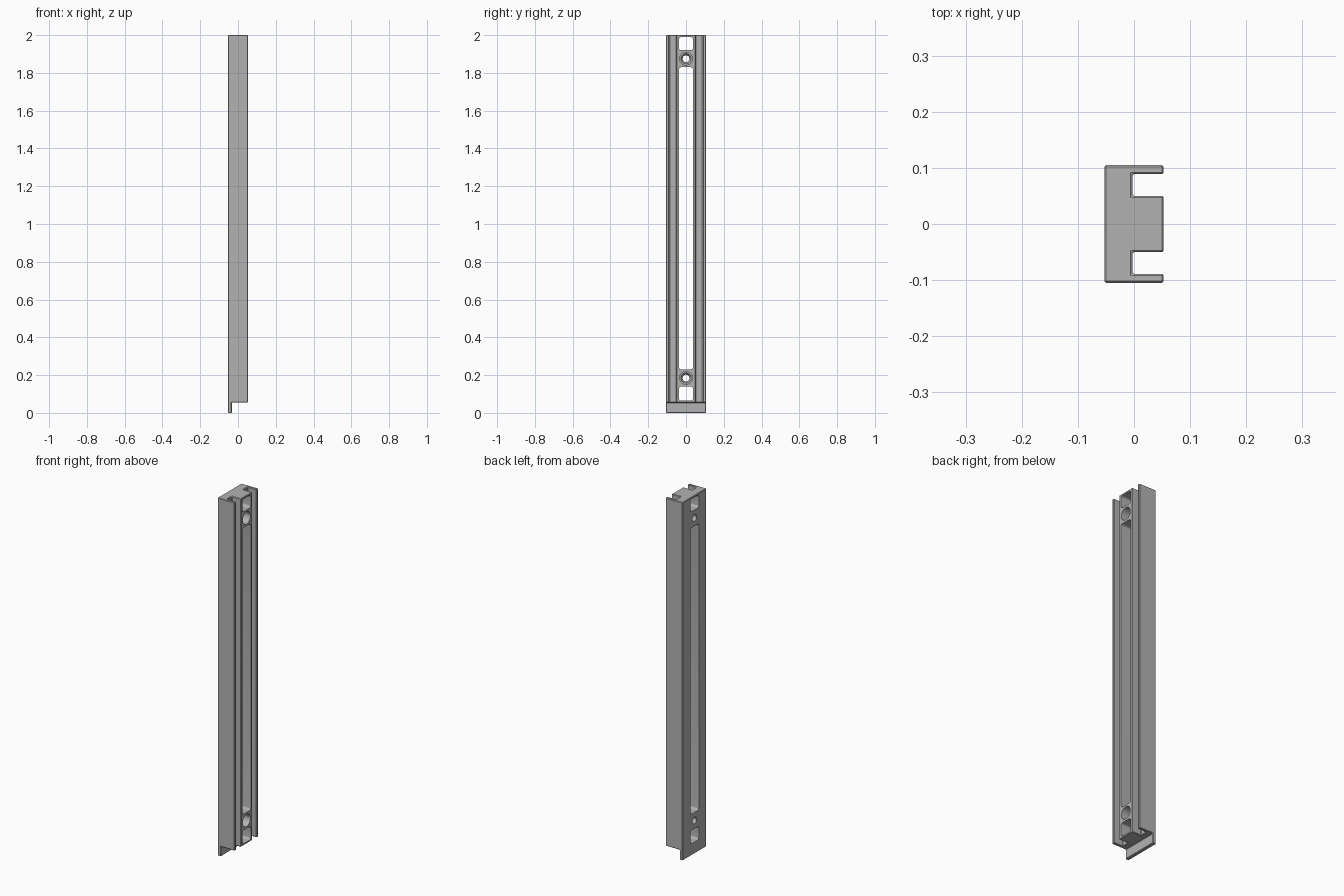
import bpy, bmesh, math
from mathutils import Matrix, Vector

cube = bpy.data.objects.get("Cube")
if cube:
    bpy.data.objects.remove(cube)

grey = bpy.data.materials.new("plain_grey")
grey.use_nodes = True
color = (0.45, 0.45, 0.45, 1)
grey.diffuse_color = color
grey.node_tree.nodes["Principled BSDF"].inputs["Base Color"].default_value = color

BACK, FRONT, TOP = -0.053, 0.053, 2.0
STEP = 0.055
BOSS_HEIGHTS = (0.185, 1.875)


def extrude(name, points, direction):
    """Closed prism from a flat outline."""
    bm = bmesh.new()
    face = bm.faces.new([bm.verts.new(p) for p in points])
    solid = bmesh.ops.extrude_face_region(bm, geom=[face])
    moved = [v for v in solid["geom"] if isinstance(v, bmesh.types.BMVert)]
    bmesh.ops.translate(bm, verts=moved, vec=Vector(direction))
    bmesh.ops.recalc_face_normals(bm, faces=bm.faces)
    return finish(name, bm)


def finish(name, bm):
    mesh = bpy.data.meshes.new(name)
    bm.to_mesh(mesh)
    bm.free()
    mesh.materials.append(grey)
    obj = bpy.data.objects.new(name, mesh)
    bpy.context.collection.objects.link(obj)
    return obj


def apply(obj, mod):
    bpy.ops.object.select_all(action="DESELECT")
    bpy.context.view_layer.objects.active = obj
    obj.select_set(True)
    bpy.ops.object.modifier_apply(modifier=mod.name)


def cut(obj, cutter):
    mod = obj.modifiers.new("cut", "BOOLEAN")
    mod.operation, mod.solver, mod.object = "DIFFERENCE", "EXACT", cutter
    apply(obj, mod)
    bpy.data.objects.remove(cutter)


def slot(low, high, half=0.037, r=0.012):
    """Rounded rectangular window cutter running through the rail."""
    points = []
    corners = ((half - r, high - r), (r - half, high - r),
               (r - half, low + r), (half - r, low + r))
    for i, (y, z) in enumerate(corners):
        for k in range(6):
            a = math.pi / 2 * (i + k / 5)
            points.append((BACK - 0.1, y + r * math.cos(a), z + r * math.sin(a)))
    return extrude("slot_cutter", points, (0.3, 0, 0))


def bore(z, x0, x1, r0, r1):
    """Round cutter along x, from radius r0 at x0 to r1 at x1."""
    bm = bmesh.new()
    turn = Matrix.Translation(((x0 + x1) / 2, 0, z)) @ Matrix.Rotation(math.pi / 2, 4, "Y")
    bmesh.ops.create_cone(bm, cap_ends=True, segments=32, radius1=r0,
                          radius2=r1, depth=x1 - x0, matrix=turn)
    return finish("bore_cutter", bm)


# Rail: channelled section with two side flanges and a central rib
half_section = [(FRONT, 0.05), (-0.003, 0.05), (-0.003, 0.089),
                (FRONT, 0.089), (FRONT, 0.105), (BACK, 0.105)]
section = half_section + [(x, -y) for x, y in reversed(half_section)]
rail = extrude("slotted_rail", [(x, y, 0) for x, y in section], (0, 0, TOP))

# Foot: only the thin back lip continues below the step
foot = [(BACK + 0.02, -0.2, -0.1), (0.2, -0.2, -0.1),
        (0.2, -0.2, STEP), (BACK + 0.02, -0.2, STEP)]
cut(rail, extrude("foot_cutter", foot, (0, 0.4, 0)))

# Small chamfer on the outer edges
bevel = rail.modifiers.new("chamfer", "BEVEL")
bevel.width, bevel.segments, bevel.limit_method = 0.003, 1, "ANGLE"
apply(rail, bevel)

# Through windows above, between and below the screw seats
for low, high in ((0.065, 0.14), (0.23, 1.83), (1.92, 1.99)):
    cut(rail, slot(low, high))

# Screw seats: wide bore from the front, tapered floor, narrow hole to the back
for z in BOSS_HEIGHTS:
    cut(rail, bore(z, BACK - 0.02, FRONT + 0.02, 0.018, 0.018))
    cut(rail, bore(z, -0.015, FRONT + 0.02, 0.034, 0.034))
    cut(rail, bore(z, -0.03, -0.01, 0.018, 0.030))

bpy.ops.object.select_all(action="DESELECT")
rail.select_set(True)
bpy.context.view_layer.objects.active = rail
bpy.ops.object.shade_smooth_by_angle(angle=math.radians(30))
